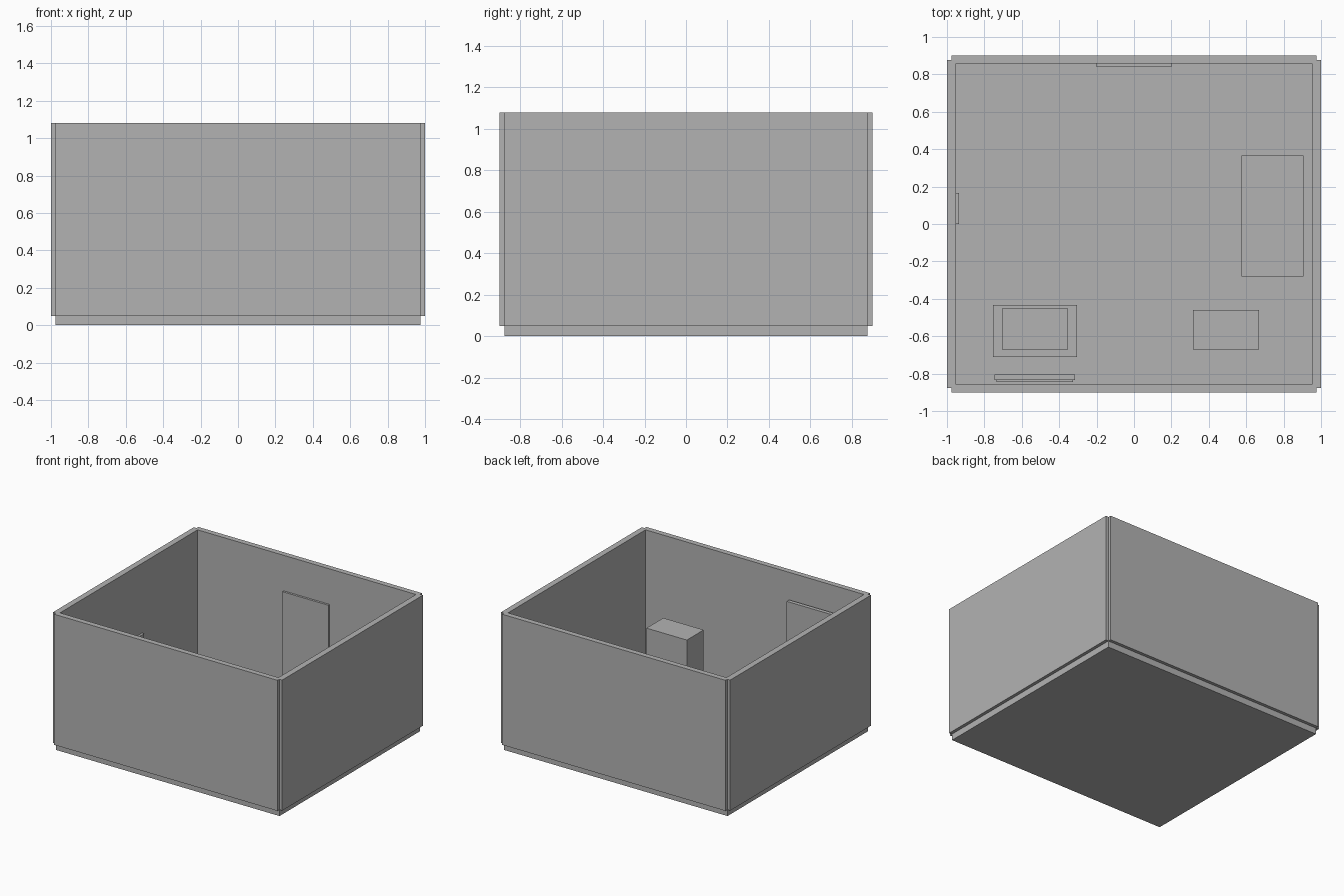
import bpy

if "Cube" in bpy.data.objects:
    bpy.data.objects.remove(bpy.data.objects["Cube"])

grey = bpy.data.materials.new("plain grey")
grey.diffuse_color = (0.45, 0.45, 0.45, 1)
grey.use_nodes = True
grey.node_tree.nodes["Principled BSDF"].inputs["Base Color"].default_value = grey.diffuse_color


def box(name, x, y, z):
    """Axis-aligned box from (min, max) ranges."""
    bpy.ops.mesh.primitive_cube_add(size=1, location=[(a + b) / 2 for a, b in (x, y, z)])
    ob = bpy.context.object
    ob.name = name
    ob.scale = [b - a for a, b in (x, y, z)]
    bpy.ops.object.transform_apply(location=False, rotation=False, scale=True)
    ob.data.materials.append(grey)
    return ob


FLOOR, TOP = 0.05, 1.08

# Floor slab and four walls, notched at the outer corners
box("floor", (-0.975, 0.975), (-0.875, 0.875), (0, FLOOR))
for side, s in (("left", -1), ("right", 1)):
    box(side + "_wall", sorted((s * 0.953, s * 1.0)), (-0.877, 0.877), (FLOOR, TOP))
for side, s in (("front", -1), ("back", 1)):
    box(side + "_wall", (-0.975, 0.975), sorted((s * 0.857, s * 0.9)), (FLOOR, TOP))

# Door on the back wall and small panel on the left wall
box("door", (-0.2, 0.2), (0.84, 0.86), (FLOOR, 0.80))
box("wall_panel", (-0.957, -0.935), (0.0, 0.167), (0.36, 0.53))

# Low bed block along the right wall and tall cabinet
box("bed", (0.575, 0.905), (-0.28, 0.365), (FLOOR, 0.26))
box("cabinet", (0.315, 0.667), (-0.67, -0.46), (FLOOR, 0.533))

# Table block with a raised slab on top
box("table", (-0.755, -0.305), (-0.71, -0.432), (FLOOR, 0.32))
box("table_slab", (-0.707, -0.352), (-0.672, -0.452), (0.32, 0.35))

# Framed board in front of the front wall
box("board", (-0.745, -0.315), (-0.835, -0.805), (0.5, 0.875))
box("board_back", (-0.735, -0.327), (-0.845, -0.825), (0.51, 0.865))
